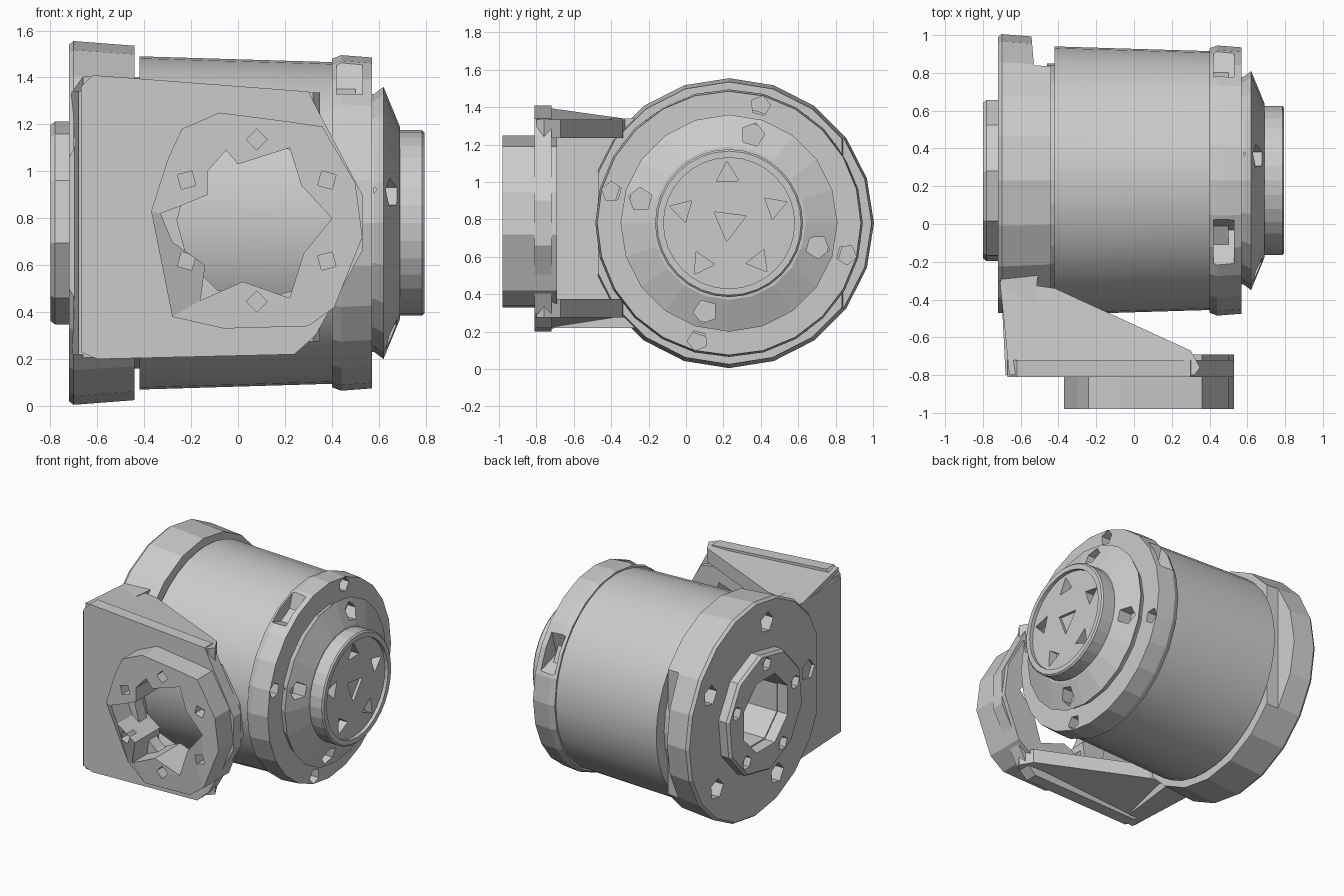
import bpy, bmesh
from math import sin, cos, pi, radians

cube = bpy.data.objects.get("Cube")
if cube:
    bpy.data.objects.remove(cube, do_unlink=True)

grey = bpy.data.materials.new("machined grey")
grey.use_nodes = True
colour = (0.6, 0.6, 0.6, 1)
grey.diffuse_color = colour
grey.node_tree.nodes["Principled BSDF"].inputs["Base Color"].default_value = colour

CY, CZ = 0.23, 0.78          # motor axis, running along x
RX, RZ = 0.08, 0.79          # output ring axis, running along y


def make(name, bm):
    bmesh.ops.recalc_face_normals(bm, faces=bm.faces)
    mesh = bpy.data.meshes.new(name)
    bm.to_mesh(mesh)
    bm.free()
    mesh.materials.append(grey)
    obj = bpy.data.objects.new(name, mesh)
    bpy.context.collection.objects.link(obj)
    return obj


def lathe(bm, profile, segs, centre, axis="x", turn=0.0):
    """Closed solid turned from (position, radius) pairs."""
    rings = []
    for pos, rad in profile:
        ring = []
        for i in range(segs):
            a = turn + 2 * pi * i / segs
            u, v = centre[0] + rad * cos(a), centre[1] + rad * sin(a)
            ring.append(bm.verts.new((pos, u, v) if axis == "x" else (u, pos, v)))
        rings.append(ring)
    for low, high in zip(rings, rings[1:]):
        for i in range(segs):
            j = (i + 1) % segs
            bm.faces.new((low[i], low[j], high[j], high[i]))
    bm.faces.new(rings[0])
    bm.faces.new(rings[-1])


def turned(name, profile, segs, centre=(CY, CZ), axis="x", turn=0.0):
    bm = bmesh.new()
    lathe(bm, profile, segs, centre, axis, turn)
    return make(name, bm)


def extruded(name, points, lo, hi, axis="z"):
    bm = bmesh.new()
    ends = []
    for d in (lo, hi):
        ends.append([bm.verts.new((a, b, d) if axis == "z" else (a, d, b))
                     for a, b in points])
    n = len(points)
    for i in range(n):
        j = (i + 1) % n
        bm.faces.new((ends[0][i], ends[0][j], ends[1][j], ends[1][i]))
    bm.faces.new(ends[0])
    bm.faces.new(ends[1])
    return make(name, bm)


def cut(obj, cutter):
    """Subtract the cutter from obj, then remove it."""
    cutter.hide_render = True
    mod = obj.modifiers.new("cut", "BOOLEAN")
    mod.operation, mod.solver, mod.object = "DIFFERENCE", "EXACT", cutter
    bpy.context.view_layer.objects.active = obj
    bpy.ops.object.modifier_apply(modifier=mod.name)
    bpy.data.objects.remove(cutter, do_unlink=True)


def cut_pits(obj, count, radius, size, lo, hi, start, centre=(CY, CZ), axis="x", sides=5):
    bm = bmesh.new()
    for k in range(count):
        a = radians(start) + 2 * pi * k / count
        spot = (centre[0] + radius * cos(a), centre[1] + radius * sin(a))
        lathe(bm, [(lo, size), (hi, size)], sides, spot, axis, a)
    cut(obj, make("cutter", bm))


def cut_bore(obj, lo, hi, radius, segs, turn=0.0):
    cut(obj, turned("cutter", [(lo, radius), (hi, radius)], segs, turn=turn))


# Motor barrel and the narrower bored core showing in the gaps
core = turned("motor_core", [(-0.46, 0.62), (0.5, 0.62)], 32)
cut_bore(core, -0.9, 0.3, 0.26, 8, pi / 8)
barrel = turned("motor_barrel", [(-0.42, 0.71), (0.41, 0.685)], 40)
cut_bore(barrel, -0.9, 0.3, 0.26, 8, pi / 8)
bpy.ops.object.select_all(action="DESELECT")
barrel.select_set(True)
bpy.context.view_layer.objects.active = barrel
bpy.ops.object.shade_smooth_by_angle(angle=radians(30))

# Rear flange: bore, bolt pits, a flattened back and a trimmed front
rear = turned("rear_flange", [(-0.72, 0.76), (-0.70, 0.775), (-0.44, 0.755)], 20)
cut_bore(rear, -0.9, -0.3, 0.26, 8, pi / 8)
cut_pits(rear, 5, 0.6, 0.075, -0.9, -0.63, 30)
cut(rear, extruded("cutter", [(-0.56, 1.2), (-0.53, 0.84), (-0.2, 0.82), (-0.2, 1.2)], -1, 3))
cut(rear, extruded("cutter", [(-1, -1), (0, -1), (0, -0.47), (-1, -0.47)], -1, 3))

# Rear hub ring
rear_hub = turned("rear_hub", [(-0.8, 0.42), (-0.78, 0.435), (-0.7, 0.435)], 10, turn=0.2)
cut_bore(rear_hub, -0.9, -0.6, 0.27, 8, pi / 8)
cut_pits(rear_hub, 5, 0.35, 0.05, -0.9, -0.75, 20)

# Front flange with bolt pits and two rim slots on the upper side
flange = turned("front_flange", [(0.40, 0.70), (0.44, 0.715), (0.57, 0.705)], 24)
cut_pits(flange, 4, 0.65, 0.055, 0.47, 0.7, 75)
for angle in (28, 118):
    cut_pits(flange, 1, 0.72, 0.16, 0.42, 0.53, angle, sides=4)

# Domed cover
cover = turned("end_cover", [(0.5, 0.54), (0.58, 0.55), (0.62, 0.58), (0.69, 0.41)], 20)
cut_pits(cover, 4, 0.49, 0.065, 0.58, 0.8, 75)

# Output hub with raised rim and pitted face
hub = turned("output_hub", [(0.66, 0.37), (0.69, 0.395), (0.785, 0.395), (0.795, 0.385)], 32)
cut_bore(hub, 0.77, 0.9, 0.35, 32)
cut_pits(hub, 5, 0.26, 0.07, 0.71, 0.9, 20, sides=3)
cut_bore(hub, 0.75, 0.9, 0.1, 3, 0.4)

# Bracket front plate with round opening
plate = extruded("bracket_plate", [
    (-0.67, 0.23), (-0.6, 0.2), (0.24, 0.22), (0.33, 0.3), (0.53, 0.66),
    (0.53, 0.9), (0.33, 1.28), (0.3, 1.34), (-0.62, 1.41), (-0.67, 1.36)],
    -0.81, -0.72, "y")
cut(plate, turned("cutter", [(-1.2, 0.34), (-0.5, 0.34)], 12, (RX, RZ), "y"))

# Bracket side wall reaching back to the rear flange
extruded("bracket_wall", [(-0.68, -0.8), (-0.57, -0.8), (-0.5, -0.2), (-0.71, -0.2)],
         0.22, 1.34)

# Top and bottom gussets, sloping from the plate edge towards the motor
for name, side in (("top_gusset", 1), ("bottom_gusset", -1)):
    inner, outer = 0.805 + side * 0.43, 0.805 + side * 0.6
    gusset = extruded(name, [(-0.66, -0.8), (0.32, -0.8), (0.35, -0.76), (0.3, -0.67),
                             (-0.42, -0.34), (-0.71, -0.3)], inner, outer)
    for v in gusset.data.vertices:
        if abs(v.co.z - outer) < 0.01 and (v.co.y > -0.6 or v.co.x > 0):
            v.co.z -= side * 0.07

# Output ring: uneven outline, star-shaped bore between six bolt lugs
ring = extruded("output_ring", [
    (-0.37, 0.83), (-0.3, 1.05), (-0.24, 1.18), (-0.08, 1.25), (0.23, 1.21), (0.36, 1.19),
    (0.5, 0.95), (0.53, 0.72), (0.41, 0.42), (0.3, 0.34), (-0.06, 0.33), (-0.28, 0.38)],
    -0.98, -0.69, "y")
cut(ring, extruded("cutter", [
    (-0.05, 1.09), (0, 1.03), (0.22, 1.1), (0.27, 0.94), (0.4, 0.8), (0.28, 0.65),
    (0.22, 0.46), (0.02, 0.53), (-0.16, 0.45), (-0.14, 0.6), (-0.28, 0.7), (-0.33, 0.82),
    (-0.25, 0.85), (-0.13, 0.9), (-0.13, 1)], -1.2, -0.5, "y"))
# Slanted corner on the lower side of the ring
for v in ring.data.vertices:
    if v.co.y < -0.9 and v.co.z < 0.4 and v.co.x < -0.2:
        v.co.y += 0.12
cut_pits(ring, 6, 0.345, 0.045, -1.2, -0.9, 30, (RX, RZ), "y", 4)
